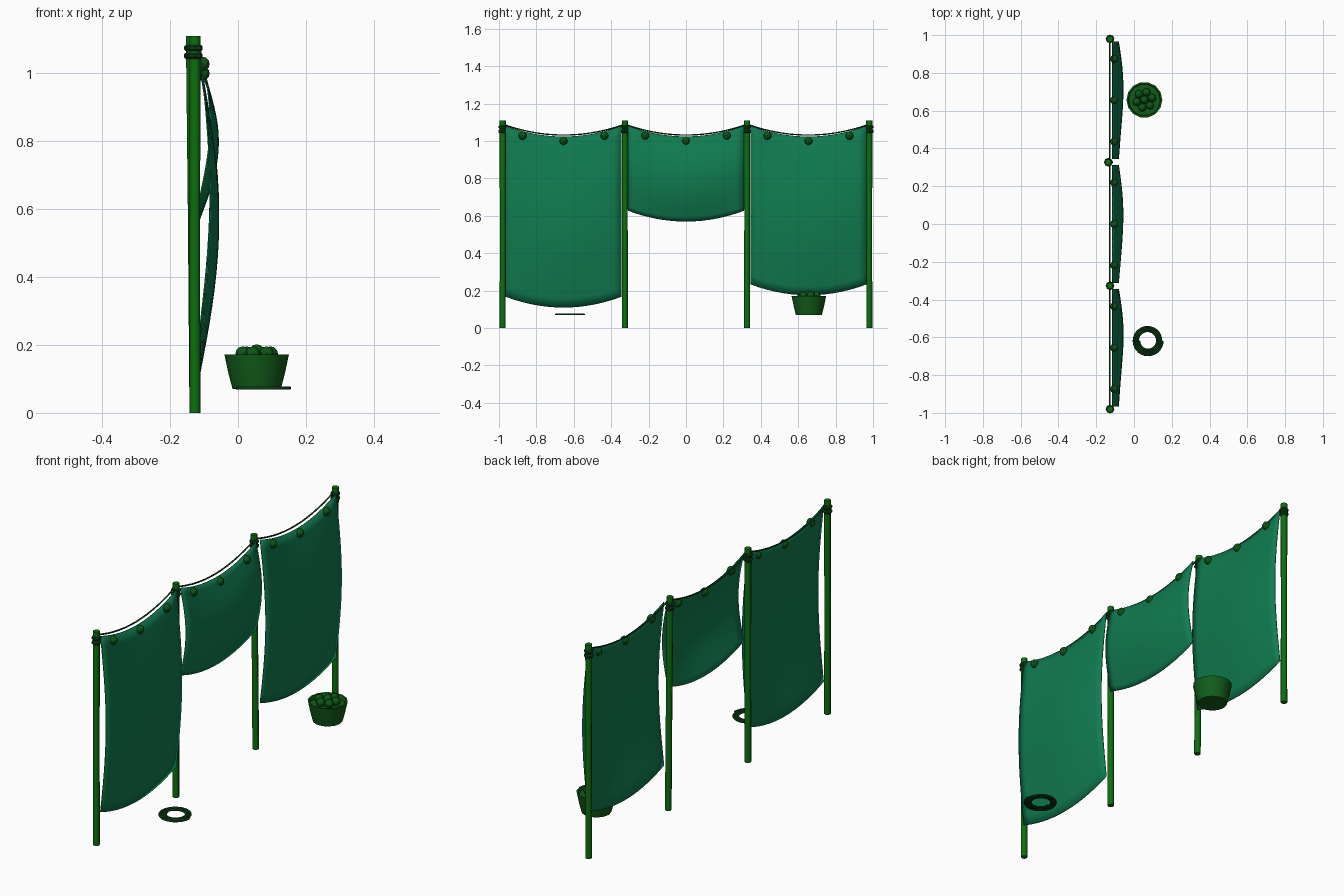
import bpy, bmesh, math
from mathutils import Vector, Matrix

if "Cube" in bpy.data.objects:
    bpy.data.objects.remove(bpy.data.objects["Cube"])


def material(name, rgb):
    m = bpy.data.materials.new(name)
    m.diffuse_color = (*rgb, 1)
    m.use_nodes = True
    m.node_tree.nodes["Principled BSDF"].inputs["Base Color"].default_value = m.diffuse_color
    return m


CLOTH = material("cloth_green", (0.005, 0.20, 0.08))
WOOD = material("post_green", (0.004, 0.16, 0.005))
ROPE = material("rope_green", (0.004, 0.05, 0.008))
CLIP = material("clip_green", (0.004, 0.09, 0.008))
BASKET = material("basket_green", (0.006, 0.11, 0.01))


def finish(bm, name, mat, smooth=None):
    bmesh.ops.recalc_face_normals(bm, faces=bm.faces[:])
    me = bpy.data.meshes.new(name)
    bm.to_mesh(me)
    bm.free()
    ob = bpy.data.objects.new(name, me)
    bpy.context.collection.objects.link(ob)
    me.materials.append(mat)
    if smooth:
        bpy.ops.object.select_all(action='DESELECT')
        ob.select_set(True)
        bpy.context.view_layer.objects.active = ob
        bpy.ops.object.shade_smooth_by_angle(angle=math.radians(smooth))
    return ob


def lathe(name, profile, loc, sides, mat, lean=0.0, smooth=None):
    """Revolve (radius, z) points; lean shifts x with height."""
    bm = bmesh.new()
    rings = []
    for r, z in profile:
        rings.append([bm.verts.new((loc[0] + lean * z + r * math.cos(2 * math.pi * i / sides),
                                    loc[1] + r * math.sin(2 * math.pi * i / sides),
                                    loc[2] + z)) for i in range(sides)])
    for a, b in zip(rings, rings[1:]):
        for i in range(sides):
            j = (i + 1) % sides
            bm.faces.new((a[i], a[j], b[j], b[i]))
    bm.faces.new(rings[0][::-1])
    bm.faces.new(rings[-1])
    return finish(bm, name, mat, smooth)


def ball(name, loc, r, mat):
    bm = bmesh.new()
    bmesh.ops.create_uvsphere(bm, u_segments=8, v_segments=6, radius=r,
                              matrix=Matrix.Translation(loc))
    return finish(bm, name, mat, 40)


def tube(name, pts, r, mat):
    cu = bpy.data.curves.new(name, 'CURVE')
    cu.dimensions = '3D'
    cu.bevel_depth = r
    cu.bevel_resolution = 1
    cu.use_fill_caps = True
    sp = cu.splines.new('POLY')
    sp.points.add(len(pts) - 1)
    for p, q in zip(sp.points, pts):
        p.co = (*q, 1)
    ob = bpy.data.objects.new(name, cu)
    bpy.context.collection.objects.link(ob)
    cu.materials.append(mat)


# posts with two lashings near the top
PX = -0.127
post_y = [-0.98, -0.327, 0.327, 0.98]
for n, (y, lean) in enumerate(zip(post_y, (0, 0, -0.009, 0))):
    lathe(f"post_{n}", [(0.016, 0), (0.0155, 0.6), (0.0165, 1.11)],
          (PX, y, 0), 8, WOOD, lean, 50)
    for k, z in enumerate((1.052, 1.075)):
        lathe(f"lashing_{n}_{k}", [(0.018, -0.009), (0.023, -0.004), (0.023, 0.004), (0.018, 0.009)],
              (PX + lean, y, z), 8, ROPE)


def sag(u):
    return 0.058 * (1 - (2 * u - 1) ** 2)


# sagging ropes between neighbouring posts
for n, (a, b) in enumerate(zip(post_y, post_y[1:])):
    tube(f"rope_{n}", [(PX - 0.002, a + (b - a) * i / 14, 1.09 - sag(i / 14)) for i in range(15)],
         0.004, ROPE)


# billowing cloth panels
def cloth(name, yc, bottom, skew):
    nu, nv, half = 14, 18, 0.311
    bm = bmesh.new()
    g = []
    for j in range(nv + 1):
        t = j / nv
        row = []
        for i in range(nu + 1):
            u = i / nu
            amp = 0.032 + 0.023 * math.sin(math.pi * u) + skew * math.sin(2 * math.pi * u)
            x = -0.114 + amp * math.sin(math.pi * t)
            z = 1.082 + (bottom - 1.082) * t - sag(u)
            row.append(bm.verts.new((x, yc + half * (2 * u - 1), z)))
        g.append(row)
    for j in range(nv):
        for i in range(nu):
            bm.faces.new((g[j][i], g[j + 1][i], g[j + 1][i + 1], g[j][i + 1]))
    ob = finish(bm, name, CLOTH, 40)
    s = ob.modifiers.new("thickness", 'SOLIDIFY')
    s.thickness = 0.004
    s.offset = 0


cloth("left_cloth", -0.655, 0.168, -0.005)
cloth("middle_cloth", 0, 0.628, -0.003)
cloth("right_cloth", 0.655, 0.234, -0.004)

# round clips holding each cloth
for n, yc in enumerate((-0.655, 0, 0.655)):
    for k, (dy, z) in enumerate(((-0.219, 1.028), (0, 1.0), (0.219, 1.028))):
        ball(f"clip_{n}_{k}", (-0.105, yc + dy, z), 0.0215, CLIP)

# basket with recessed top and round contents
B = (0.055, 0.657, 0.07)
lathe("basket", [(0.071, 0), (0.083, 0.045), (0.095, 0.102), (0.087, 0.102), (0.083, 0.085)],
      B, 14, BASKET, 0, 35)
for i in range(6):
    a = math.pi / 3 * i + 0.25
    ball(f"fruit_{i}", (B[0] + 0.042 * math.cos(a), B[1] + 0.042 * math.sin(a), 0.174), 0.022, CLIP)
ball("fruit_middle", (B[0], B[1], 0.18), 0.022, CLIP)

# flat coil of rope
turns, steps = 4.5, 126
coil = []
for i in range(steps + 1):
    a = 2 * math.pi * turns * (i / steps - 1)
    r = 0.045 + 0.034 * i / steps
    coil.append((0.073 + r * math.cos(a), -0.618 + r * math.sin(a), 0.073))
tube("rope_coil", coil, 0.005, ROPE)
